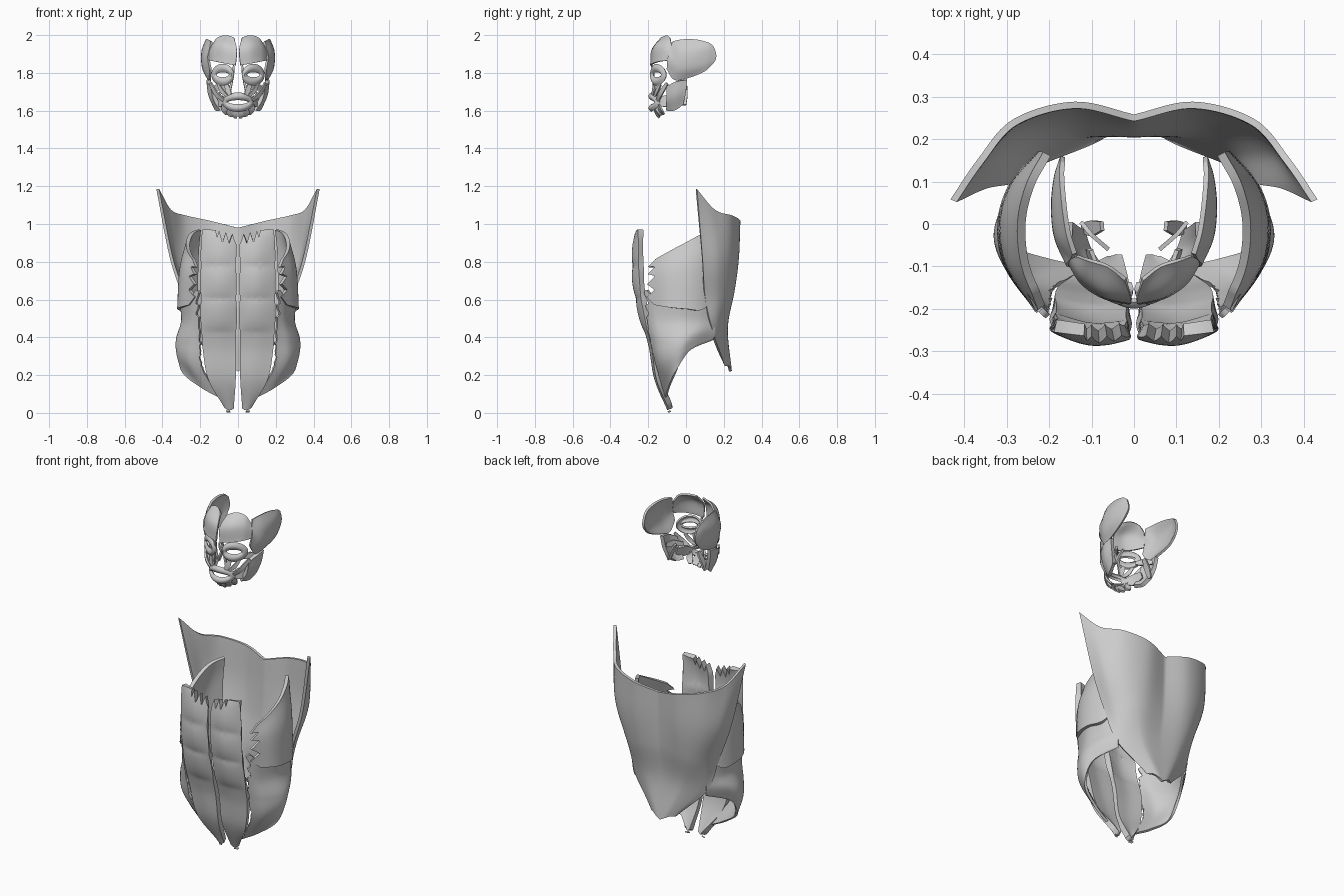
import bpy, math, random
from mathutils import Vector

random.seed(4)


def spline(pts, t):
    """Catmull-Rom point at t in 0..1 through pts."""
    n = len(pts) - 1
    f = min(max(t, 0), 1) * n
    i = min(int(f), n - 1)
    f -= i
    b, c = pts[i], pts[i + 1]
    a = pts[i - 1] if i else b * 2 - c
    d = pts[i + 2] if i + 2 <= n else c * 2 - b
    return 0.5 * (b * 2 + (c - a) * f + (a * 2 - b * 5 + c * 4 - d) * f * f
                  + (b * 3 - a - c * 3 + d) * f ** 3)


def finish(name, verts, faces, thick, mirror):
    me = bpy.data.meshes.new(name)
    me.from_pydata(verts, [], faces)
    ob = bpy.data.objects.new(name, me)
    bpy.context.collection.objects.link(ob)
    if mirror:
        m = ob.modifiers.new("mirror", 'MIRROR')
        m.merge_threshold = 0.002
    s = ob.modifiers.new("thickness", 'SOLIDIFY')
    s.thickness, s.offset = thick, 0
    return ob


def sheet(name, cols, thick, nu=24, nv=32, trim=None, bump=None, mirror=True):
    """Smooth muscle sheet through control columns; trim cuts the v range per u."""
    cols = [[Vector(p) for p in c] for c in cols]
    verts = []
    for i in range(nu + 1):
        u = i / nu
        lo, hi = trim(u) if trim else (0, 1)
        for j in range(nv + 1):
            v = lo + (hi - lo) * j / nv
            p = spline([spline(c, v) for c in cols], u)
            if bump:
                p = p + bump(u, v)
            verts.append(p)
    w = nv + 1
    faces = [(i * w + j, i * w + j + 1, (i + 1) * w + j + 1, (i + 1) * w + j)
             for i in range(nu) for j in range(nv)]
    return finish(name, verts, faces, thick, mirror)


def strip(name, path, width, thick=0.01):
    """Narrow band lying on the face, slightly wider in the middle."""
    path = [Vector(p) for p in path]
    side = (path[-1] - path[0]).cross(Vector((path[0].x, path[0].y, 0))).normalized()
    n = len(path) - 1
    k = [width * (0.35 + 0.25 * math.sin(math.pi * i / n)) for i in range(n + 1)]
    sheet(name, [[p + side * s * q for p, q in zip(path, k)] for s in (-1, 1)],
          thick, 5, 12)


def ring(name, cx, cz, outer, inner, y, thick, mirror):
    """Domed elliptical ring around an eye or the mouth."""
    n, m, verts = 48, 6, []
    for i in range(n):
        a = 2 * math.pi * i / n
        for j in range(m + 1):
            t = j / m
            x = cx + math.cos(a) * (inner[0] + (outer[0] - inner[0]) * t)
            z = cz + math.sin(a) * (inner[1] + (outer[1] - inner[1]) * t)
            verts.append((x, y(x) - 0.012 * math.sin(math.pi * t), z))
    w = m + 1
    faces = [(i * w + j, (i + 1) % n * w + j, (i + 1) % n * w + j + 1, i * w + j + 1)
             for i in range(n) for j in range(m)]
    finish(name, verts, faces, thick, mirror)


def zigzag(u, teeth):
    return abs((u * teeth) % 1 - 0.5) * 2


# Abdominal wall: paired front bands with segmented bellies and frayed top
sheet("front_abdominal", [
    [(.015, -.247, .94), (.016, -.258, .8), (.014, -.248, .65), (.012, -.218, .5),
     (.012, -.178, .35), (.012, -.152, .18), (.025, -.085, .03)],
    [(.1, -.25, .96), (.1, -.263, .8), (.1, -.253, .65), (.1, -.222, .5),
     (.1, -.182, .35), (.08, -.152, .18), (.045, -.085, .02)],
    [(.185, -.24, .97), (.19, -.238, .8), (.19, -.23, .65), (.19, -.205, .5),
     (.185, -.168, .35), (.155, -.142, .18), (.068, -.085, .04)]],
    0.03, 30, 60,
    trim=lambda u: (0.06 * zigzag(u, 5) if u < 0.6 else 0.0, 1),
    bump=lambda u, v: Vector((0, -0.011 * math.sin(math.pi * u) ** .6
                              * abs(math.sin(math.pi * v / 0.19)) ** .6 if v < 0.57 and 0 < u < 1 else 0, 0)))

# Small tendon ends at the very bottom
sheet("lower_tendon", [[(.04, -.095, 0.004), (.06, -.09, 0.004)],
                       [(.045, -.085, .012), (.063, -.08, .009)]], 0.006, 3, 3)

# Flank: rows run front edge to back edge, from waist top down to the groin
sheet("flank_oblique", [
    [(.2, -.225, .68), (.25, -.16, .61), (.3, -.04, .585), (.285, .06, .58), (.24, .15, .58)],
    [(.2, -.21, .52), (.25, -.15, .49), (.293, -.04, .485), (.28, .06, .49), (.235, .15, .5)],
    [(.195, -.185, .38), (.27, -.14, .38), (.32, -.04, .385), (.3, .05, .42), (.235, .15, .44)],
    [(.185, -.155, .25), (.265, -.125, .27), (.318, -.045, .31), (.3, .03, .36), (.23, .145, .4)],
    [(.1, -.105, .085), (.19, -.09, .135), (.29, -.055, .215), (.3, .015, .33), (.225, .14, .39)]],
    0.014, 48, 32,
    trim=lambda u: (0.03 * random.random() + (0.09 * zigzag(u, 9) if u < .3 else 0), 1))

# Side ribs: fan wrapping from the shoulder-blade edge to toothed front slips
sheet("side_rib_fan", [
    [(.215, -.195, .79), (.255, -.1, .845), (.265, 0, .9), (.245, .09, .95), (.205, .165, .97)],
    [(.225, -.2, .71), (.285, -.1, .74), (.3, 0, .76), (.275, .09, .79), (.215, .165, .85)],
    [(.22, -.205, .58), (.295, -.1, .56), (.312, 0, .55), (.285, .09, .55), (.22, .165, .65)]],
    0.02, 40, 30, trim=lambda u: (0.1 * zigzag(u, 4), 1))

# Broad back sheet sweeping up to the arm
sheet("broad_back", [
    [(0, .25, .98), (0, .245, .82), (0, .235, .65), (0, .212, .45), (0, .235, .22)],
    [(.14, .28, 1.015), (.14, .272, .82), (.13, .25, .65), (.1, .213, .45), (.025, .232, .235)],
    [(.28, .24, 1.045), (.26, .24, .82), (.21, .225, .63), (.15, .2, .45), (.05, .222, .25)],
    [(.36, .15, 1.075), (.335, .17, .83), (.265, .17, .62), (.2, .17, .43), (.07, .21, .25)],
    [(.425, .055, 1.185), (.355, .085, .83), (.285, .1, .61), (.235, .14, .42), (.08, .2, .26)]],
    0.016, 40, 44)

# Forehead lobes
sheet("forehead", [
    [(.012, -.185, 1.84), (.006, -.178, 1.92), (.02, -.13, 1.985)],
    [(.07, -.172, 1.85), (.07, -.16, 1.94), (.06, -.1, 1.995)],
    [(.12, -.14, 1.86), (.12, -.122, 1.935), (.105, -.085, 1.985)],
    [(.15, -.095, 1.865), (.148, -.085, 1.91), (.135, -.075, 1.945)]], 0.01, 20, 16)

# Temple fans
sheet("temple_fan", [
    [(.145, -.1, 1.82), (.155, -.095, 1.88), (.145, -.08, 1.93), (.14, -.07, 1.965)],
    [(.15, -.06, 1.765), (.178, -.04, 1.83), (.178, -.03, 1.91), (.155, -.02, 1.975)],
    [(.16, .01, 1.775), (.185, .03, 1.83), (.188, .04, 1.91), (.165, .05, 1.975)],
    [(.17, .09, 1.805), (.182, .1, 1.85), (.182, .11, 1.92), (.17, .115, 1.96)],
    [(.17, .135, 1.84), (.168, .155, 1.87), (.168, .158, 1.9), (.168, .145, 1.94)]],
    0.012, 28, 18)

# Rings round the eyes and mouth
ring("eye_ring", .08, 1.79, (.056, .055), (.036, .016), lambda x: -.178 + 4 * x * x, .01, True)
ring("mouth_ring", 0, 1.645, (.078, .046), (.058, .016), lambda x: -.18 + 7 * x * x, .014, False)

# Jaw muscles: thick cheek block and inner strips
sheet("jaw_block", [
    [(.135, -.1, 1.73), (.12, -.1, 1.66), (.085, -.1, 1.605)],
    [(.155, -.05, 1.755), (.145, -.055, 1.68), (.11, -.06, 1.605)],
    [(.155, .005, 1.765), (.145, -.002, 1.7), (.125, -.015, 1.635)]], 0.022, 14, 14)
strip("inner_jaw_upper", [(.125, .005, 1.72), (.1, -.025, 1.725), (.06, -.06, 1.72)], .03)
strip("inner_jaw_lower", [(.12, -.01, 1.63), (.1, -.01, 1.68), (.075, -.005, 1.73)], .03)

# Cheek, lip, nose and chin strips
strip("cheek_long", [(.145, -.1, 1.745), (.115, -.135, 1.69), (.07, -.152, 1.65)], .022)
strip("cheek_short", [(.105, -.135, 1.74), (.085, -.152, 1.705), (.055, -.165, 1.675)], .018)
strip("lip_lifter", [(.062, -.162, 1.745), (.053, -.17, 1.71), (.04, -.175, 1.68)], .024)
strip("nose_side", [(.022, -.18, 1.84), (.03, -.172, 1.78), (.045, -.17, 1.685)], .012)
strip("cheek_inner", [(.068, -.15, 1.645), (.09, -.11, 1.65), (.105, -.06, 1.665)], .05)
strip("chin_corner", [(.075, -.145, 1.635), (.07, -.135, 1.605), (.055, -.12, 1.58)], .03)
strip("chin_lower", [(.035, -.165, 1.615), (.04, -.15, 1.59), (.035, -.135, 1.57)], .035)
strip("chin_point", [(.012, -.165, 1.605), (.015, -.155, 1.58), (.014, -.14, 1.562)], .022)

# Apply the modifiers and shade smooth, keeping cut edges sharp
bpy.ops.object.select_all(action='SELECT')
bpy.context.view_layer.objects.active = bpy.context.selected_objects[0]
bpy.ops.object.convert(target='MESH')
bpy.ops.object.shade_smooth_by_angle(angle=math.radians(40))
